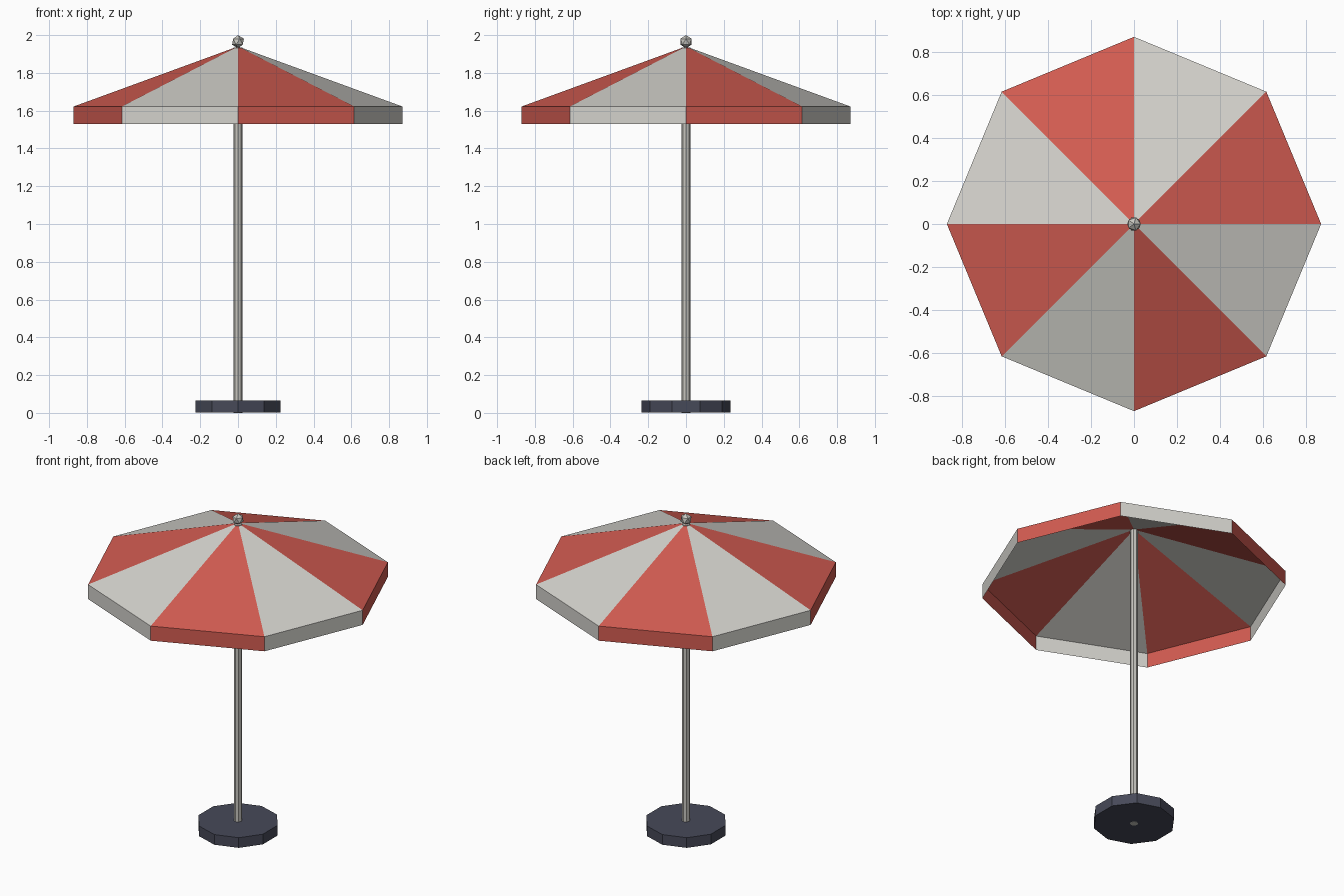
import bpy
import bmesh
from math import cos, sin, pi

cube = bpy.data.objects.get("Cube")
if cube:
    bpy.data.objects.remove(cube, do_unlink=True)


def material(name, rgb):
    mat = bpy.data.materials.new(name)
    mat.use_nodes = True
    colour = (*rgb, 1)
    mat.diffuse_color = colour
    mat.node_tree.nodes["Principled BSDF"].inputs["Base Color"].default_value = colour
    return mat


red = material("canvas red", (0.64, 0.105, 0.082))
white = material("canvas white", (0.66, 0.65, 0.61))
metal = material("pole metal", (0.57, 0.56, 0.52))
slate = material("base slate", (0.062, 0.067, 0.098))


def cylinder(name, sides, radius, bottom, top, mat):
    bpy.ops.mesh.primitive_cylinder_add(
        vertices=sides, radius=radius, depth=top - bottom,
        location=(0, 0, (bottom + top) / 2))
    obj = bpy.context.object
    obj.name = name
    obj.data.materials.append(mat)


# Weighted base and pole; the pole end shows through the base underside
cylinder("base", 10, 0.236, 0.001, 0.065, slate)
cylinder("pole", 8, 0.024, 0, 1.935, metal)

# Canopy: eight alternating panels, each with a hanging valance
SIDES, RADIUS = 8, 0.87
APEX, RIM, HEM = 1.94, 1.622, 1.53
bm = bmesh.new()
apex = bm.verts.new((0, 0, APEX))


def ring(z):
    return [bm.verts.new((RADIUS * cos(2 * pi * i / SIDES),
                          RADIUS * sin(2 * pi * i / SIDES), z))
            for i in range(SIDES)]


rim, hem = ring(RIM), ring(HEM)
for i in range(SIDES):
    j = (i + 1) % SIDES
    panel = bm.faces.new((apex, rim[i], rim[j]))
    valance = bm.faces.new((rim[i], hem[i], hem[j], rim[j]))
    panel.material_index = valance.material_index = i % 2
mesh = bpy.data.meshes.new("canopy")
bm.to_mesh(mesh)
bm.free()
mesh.materials.append(red)
mesh.materials.append(white)
bpy.context.collection.objects.link(bpy.data.objects.new("canopy", mesh))

# Faceted finial
bpy.ops.mesh.primitive_ico_sphere_add(subdivisions=1, radius=0.035, location=(0, 0, 1.965))
finial = bpy.context.object
finial.name = "finial"
finial.data.materials.append(metal)
